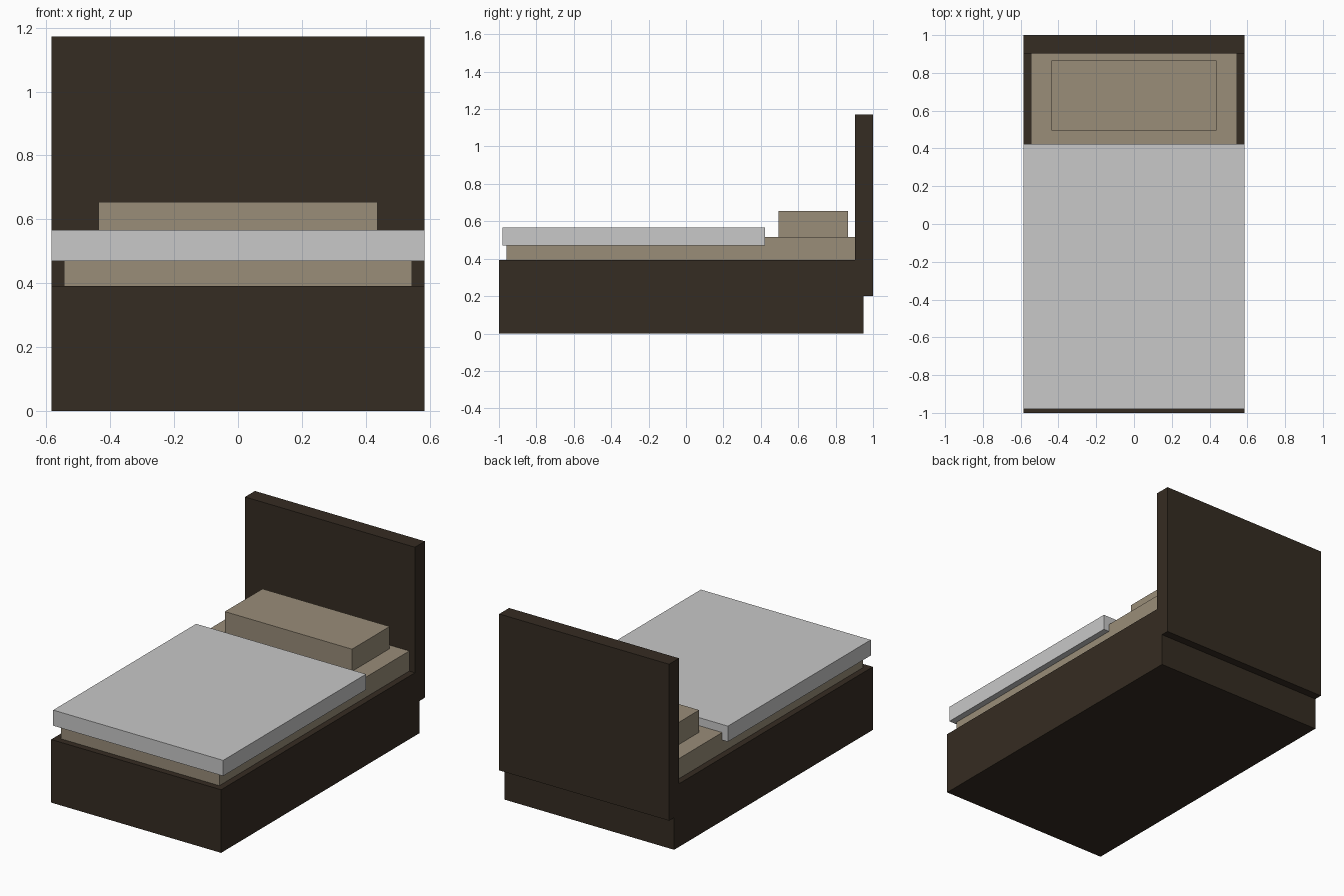
import bpy
import bmesh
from mathutils import Vector

cube = bpy.data.objects.get("Cube")
if cube:
    bpy.data.objects.remove(cube, do_unlink=True)


def make_material(name, rgb):
    mat = bpy.data.materials.new(name)
    mat.use_nodes = True
    color = (*rgb, 1.0)
    mat.diffuse_color = color
    mat.node_tree.nodes["Principled BSDF"].inputs["Base Color"].default_value = color
    return mat


def box(name, half_width, y_range, z_range, mat):
    """Box centred on x, spanning the given y and z ranges."""
    low = Vector((-half_width, y_range[0], z_range[0]))
    high = Vector((half_width, y_range[1], z_range[1]))
    bm = bmesh.new()
    bmesh.ops.create_cube(bm, size=1)
    bmesh.ops.scale(bm, vec=high - low, verts=bm.verts)
    bmesh.ops.translate(bm, vec=(low + high) / 2, verts=bm.verts)
    mesh = bpy.data.meshes.new(name)
    bm.to_mesh(mesh)
    bm.free()
    mesh.materials.append(mat)
    obj = bpy.data.objects.new(name, mesh)
    bpy.context.collection.objects.link(obj)
    return obj


wood = make_material("dark_wood", (0.036, 0.025, 0.016))
linen = make_material("beige_linen", (0.32, 0.266, 0.19))
cloth = make_material("light_grey_cloth", (0.58, 0.58, 0.58))

# Frame
box("bed_base", 0.584, (-1.0, 0.95), (0.0, 0.392), wood)
box("headboard", 0.584, (0.903, 1.0), (0.2, 1.172), wood)

# Bedding
box("mattress", 0.545, (-0.961, 0.903), (0.392, 0.517), linen)
box("pillow", 0.437, (0.495, 0.865), (0.517, 0.655), linen)
box("blanket", 0.584, (-0.98, 0.423), (0.47, 0.567), cloth)
